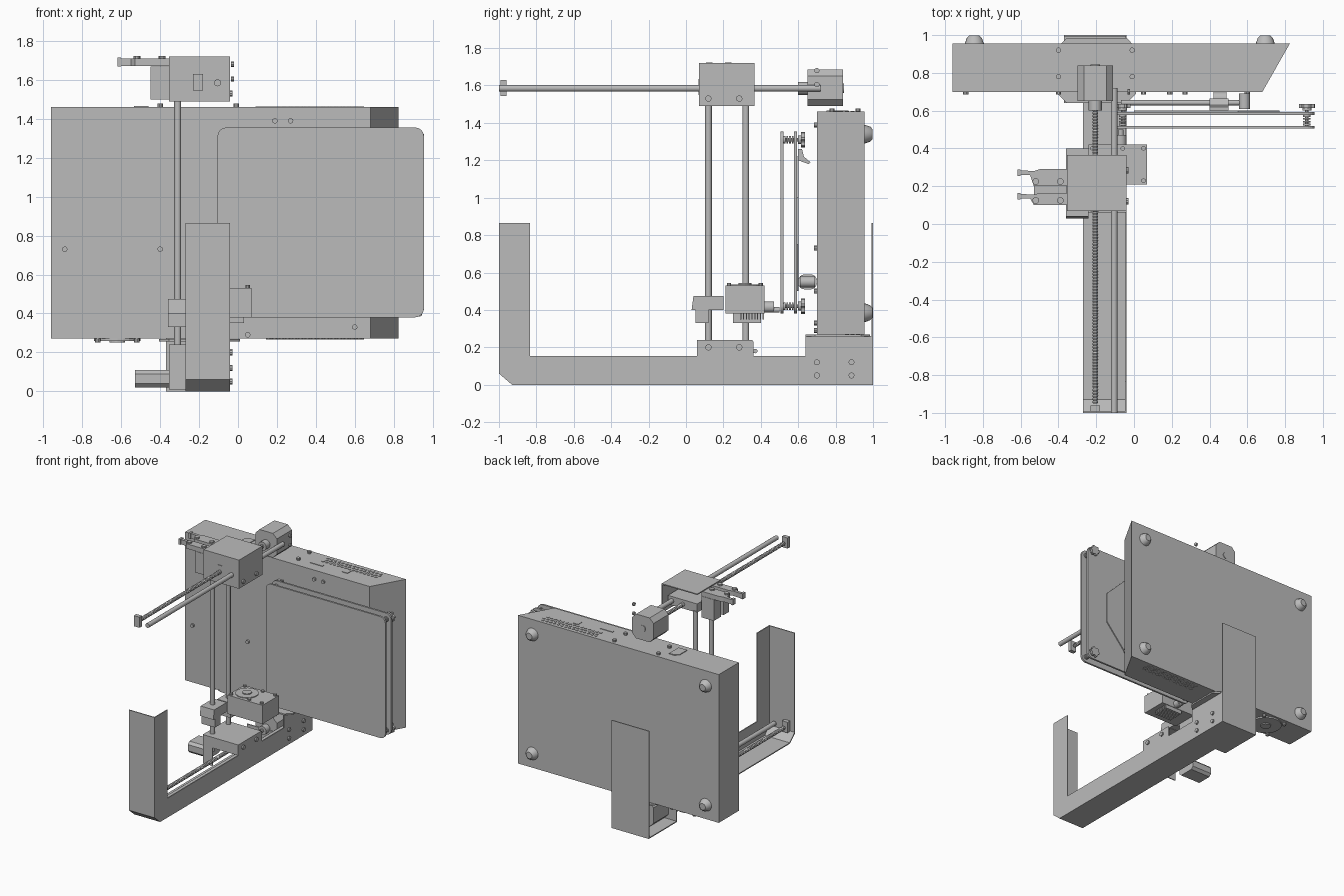
import bpy, bmesh, math
from mathutils import Vector

if "Cube" in bpy.data.objects:
    bpy.data.objects.remove(bpy.data.objects["Cube"])

grey = bpy.data.materials.new("machine_grey")
grey.use_nodes = True
grey.diffuse_color = (0.5, 0.5, 0.5, 1)
grey.node_tree.nodes["Principled BSDF"].inputs["Base Color"].default_value = (0.5, 0.5, 0.5, 1)


def finish(name, bm, smooth=False):
    bmesh.ops.recalc_face_normals(bm, faces=bm.faces)
    mesh = bpy.data.meshes.new(name)
    bm.to_mesh(mesh)
    bm.free()
    mesh.materials.append(grey)
    obj = bpy.data.objects.new(name, mesh)
    bpy.context.collection.objects.link(obj)
    if smooth:
        bpy.ops.object.select_all(action='DESELECT')
        obj.select_set(True)
        bpy.context.view_layer.objects.active = obj
        bpy.ops.object.shade_smooth_by_angle(angle=math.radians(40))
    return obj


def add_prism(bm, pts, axis, a, b):
    """Extrude a 2D outline from a to b along an axis (0 x, 1 y, 2 z)."""
    def place(p, t):
        c = list(p)
        c.insert(axis, t)
        return bm.verts.new(c)
    lo = [place(p, a) for p in pts]
    hi = [place(p, b) for p in pts]
    bm.faces.new(lo)
    bm.faces.new(hi)
    for i in range(len(pts)):
        j = (i + 1) % len(pts)
        bm.faces.new((lo[i], lo[j], hi[j], hi[i]))


def prism(name, pts, axis, a, b, smooth=False):
    bm = bmesh.new()
    add_prism(bm, pts, axis, a, b)
    return finish(name, bm, smooth)


def box(name, x, y, z):
    return prism(name, [(x[0], y[0]), (x[1], y[0]), (x[1], y[1]), (x[0], y[1])], 2, *z)


def circle(u, v, r, n=16):
    return [(u + r * math.cos(math.tau * i / n), v + r * math.sin(math.tau * i / n)) for i in range(n)]


def rod(name, axis, u, v, r, a, b, n=16):
    return prism(name, circle(u, v, r, n), axis, a, b, True)


def discs(name, axis, centres, r, a, b, n=10):
    bm = bmesh.new()
    for u, v in centres:
        add_prism(bm, circle(u, v, r, n), axis, a, b)
    return finish(name, bm)


def chamfered(u0, u1, v0, v1, c):
    return [(u0 + c, v0), (u1 - c, v0), (u1, v0 + c), (u1, v1 - c),
            (u1 - c, v1), (u0 + c, v1), (u0, v1 - c), (u0, v0 + c)]


def rounded(u0, u1, v0, v1, r, n=6):
    pts = []
    for k, (u, v) in enumerate([(u1 - r, v1 - r), (u0 + r, v1 - r), (u0 + r, v0 + r), (u1 - r, v0 + r)]):
        for i in range(n + 1):
            t = math.pi / 2 * (k + i / n)
            pts.append((u + r * math.cos(t), v + r * math.sin(t)))
    return pts


T = 0.008  # sheet metal thickness
L, R = -0.27, -0.04

# Folded frame: side wall, floor, front and rear plates
prism("frame_side_wall", [(-1, .06), (-.93, 0), (1, 0), (1, .26), (.64, .26), (.64, .155),
                          (.36, .155), (.36, .23), (.35, .24), (.07, .24), (.06, .23), (.06, .155),
                          (-.835, .155), (-.835, .865), (-1, .865)], 0, R - T, R)
box("frame_floor", (L, R), (-.93, .64), (0, T))
box("rear_floor", (-.37, R), (.64, 1), (0, T))
box("rear_inner_wall", (-.37, R), (.64, .64 + T), (0, .1))
box("frame_front_plate", (L, R), (-1, -1 + T), (.06, .865))
prism("frame_front_chamfer", [(-1, .06), (-.93, 0), (-.93, T), (-1 + T, .06 + T)], 0, L, R)
box("frame_rear_plate", (-.37, R), (1 - T, 1), (0, .865))
prism("rear_flange", chamfered(-.405, .01, .64, .985, .05), 2, .257, .268)
discs("frame_bolts", 0, [(y, z) for y in (.7, .885) for z in (.05, .12)], .016, R, R + .012)
discs("front_plate_bolts", 1, [(-.2, .12), (-.1, .12)], .01, -1, -.995)

# Electronics case with one slanted end
prism("case", [(-.96, .70), (.68, .70), (.825, .955), (-.96, .955)], 2, .27, 1.46)
for x in (-.845, .695):
    for z in (.385, 1.34):
        bm = bmesh.new()
        rings = [(.95, .052), (.985, .04), (.998, .026)]
        loops = [[bm.verts.new((u, y, v)) for u, v in circle(x, z, r, 20)] for y, r in rings]
        for a, b in zip(loops, loops[1:]):
            for i in range(20):
                bm.faces.new((a[i], a[(i + 1) % 20], b[(i + 1) % 20], b[i]))
        bm.faces.new(loops[-1])
        bm.faces.new(loops[0])
        finish("case_foot", bm, True)
vents = [(.155 + .0335 * i + .012 * (j % 2), .86 + .03 * j) for i in range(15) for j in range(3)]
discs("top_vents", 2, vents, .011, 1.46, 1.464)
discs("bottom_vents", 2, vents, .011, .266, .27)
discs("case_top_bolts", 2, [(x, y) for x in (-.4, -.01) for y in (.78, .92)], .014, 1.46, 1.478)
discs("case_front_bolts", 1, [(-.89, .73), (-.4, .73), (.05, .5), (.05, .29), (.6, .33), (.19, 1.39), (.27, 1.39)],
      .014, .685, .70)
prism("power_socket", [(-.535, .75), (-.46, .75), (-.46, .87), (-.505, .87), (-.535, .84)], 2, 1.46, 1.466)
box("card_slot", (.09, .2), (.785, .803), (1.46, 1.464))
box("usb_port", (.37, .42), (.79, .84), (1.46, 1.464))
discs("bottom_fan_grille", 2, [(-.62, .82)], .12, .258, .27, 24)
discs("bottom_fan_hub", 2, [(-.62, .82)], .04, .25, .258, 16)
discs("bottom_bolts", 2, [(x, y) for x in (-.72, -.52) for y in (.72, .92)], .014, .25, .27)

# Long horizontal guides, repeated low and high
for level, z in (("lower", .105), ("upper", 1.585)):
    rod(level + "_smooth_rod", 0 + 1, -.105, z, .018, -1 if z > 1 else -.97, .72)
    bm = bmesh.new()
    rings = 200
    y0, y1 = -.95, .66
    prev = None
    for i in range(rings + 1):
        y = y0 + (y1 - y0) * i / rings
        cur = [bm.verts.new((u, y, v)) for u, v in circle(-.205, z, .016 if i % 2 else .012, 10)]
        if prev:
            for k in range(10):
                bm.faces.new((prev[k], prev[(k + 1) % 10], cur[(k + 1) % 10], cur[k]))
        else:
            bm.faces.new(cur)
        prev = cur
    bm.faces.new(prev)
    finish(level + "_lead_screw", bm)
    box(level + "_end_block", (-.23, -.18), (-1 + T, -.96), (z - .04, z + .045))
    prism(level + "_motor", chamfered(-.3, -.11, z - .095, z + .1, .035), 1, .65, .84)
    rod(level + "_motor_collar", 1, -.205, z, .035, .6, .65)
    rod(level + "_motor_cap", 1, -.205, z, .025, .84, .845)
discs("motor_screws", 0, [(.7, 1.605), (.7, 1.68)], .014, -.035, -.02)

# Upper carriage: folded cover with open rear and side
C = (-.355, R)
box("carriage_top", C, (.07, .365), (1.72 - T, 1.72))
box("carriage_side", (R - T, R), (.07, .365), (1.49, 1.72))
box("carriage_front", C, (.07, .07 + T), (1.49, 1.72))
discs("carriage_bolts", 0, [(.12, 1.53), (.285, 1.53)], .017, R, R + .012)
box("carriage_window", (-.23, -.185), (.066, .07), (1.55, 1.635))
box("carriage_bearing_block", (-.33, -.07), (.11, .33), (1.55, 1.62))

# Lower carriage cover
box("base_cover_top", C, (.065, .355), (.24 - T, .24))
box("base_cover_front", (C[0], L), (.06, .06 + T), (.01, .24))
box("base_cover_front_lip", (L, R), (.06, .06 + T), (.155, .24))
discs("base_cover_bolts", 0, [(.12, .2), (.285, .2)], .017, R, R + .012)
prism("lift_motor", chamfered(.12, .28, .02, .11, .02), 0, -.53, -.35)

# Vertical guides
for y in (.12, .32):
    rod("vertical_rod", 2, -.31, y, .018, .1, 1.56)

# Clamp arms on the upper carriage
for y0, y1 in ((.1, .165), (.2, .29)):
    box("clamp_block", (-.45, -.34), (y0, y1), (1.5, 1.67))
    prism("clamp_arm", [(-.34, y0), (-.53, y0), (-.55, y1 - .03), (-.61, y1 - .03), (-.61, y1 - .005),
                        (-.53, y1 - .01), (-.5, y1), (-.34, y1)], 2, 1.672, 1.71)
    discs("clamp_bolts", 2, [(-.52, y0 + .025), (-.39, y0 + .025)], .018, 1.71, 1.722)
    box("clamp_tip", (-.618, -.6), (y1 - .035, y1 - .002), (1.67, 1.715))

# Print head
box("head_housing", (-.24, .07), (.21, .42), (.38, .53))
discs("head_fan_ring", 2, [(-.14, .315)], .085, .53, .536, 24)
discs("head_fan_hub", 2, [(-.14, .315)], .035, .536, .543, 16)
discs("head_screws", 2, [(x, y) for x in (-.22, -.06, .05) for y in (.23, .4)], .012, .53, .545)
prism("head_slider", [(.03, .4), (.05, .4), (.05, .33), (.12, .33), (.12, .4), (.2, .4), (.2, .475), (.04, .475)],
      0, -.36, -.24)
box("head_slider_rear", (-.36, -.24), (.25, .4), (.33, .45))
for i in range(9):
    box("cooling_fin", (-.12, .03), (.29 + .015 * i, .296 + .015 * i), (.35, .385))
rod("heater_block", 1, -.07, .415, .03, .42, .47)
rod("nozzle", 1, -.07, .4, .015, .47, .5)
rod("head_side_knob", 0, .37, .18, .012, -.34, -.2)

# Bed: two rounded plates, springs and adjusting knobs
for name, y in (("bed_top_plate", .505), ("bed_base_plate", .578)):
    prism(name, rounded(-.105, .955, .38, 1.355, .045), 1, y, y + .015)
for x in (-.06, .915):
    for z in (.42, 1.31):
        for k in range(4):
            rod("bed_spring_coil", 1, x, z, .02, .522 + .015 * k, .531 + .015 * k, 12)
        rod("bed_screw", 1, x, z, .009, .52, .62, 8)
        teeth = [(x + r * math.cos(a), z + r * math.sin(a))
                 for i in range(24) for r, a in [(.042 if i % 4 < 2 else .033, math.tau * i / 24)]]
        prism("bed_knob", teeth, 1, .615, .635)
        rod("bed_knob_hub", 1, x, z, .024, .6, .615)

# Bed support behind the plates
prism("bed_support_plate", [(0, .5), (.55, .5), (.77, .75), (.77, 1.0), (.55, 1.22), (0, 1.22)], 1, .593, .601)
rod("support_bar", 0, .642, .55, .014, -.07, .58)
rod("support_bar_end", 1, .585, .55, .03, .61, .69)
prism("support_cam", rounded(.6, .7, .51, .59, .035), 0, .42, .49, True)
prism("support_hook", [(.6, 1.26), (.62, 1.26), (.63, 1.22), (.665, 1.19), (.655, 1.18), (.6, 1.2)], 0, .4, .5)
